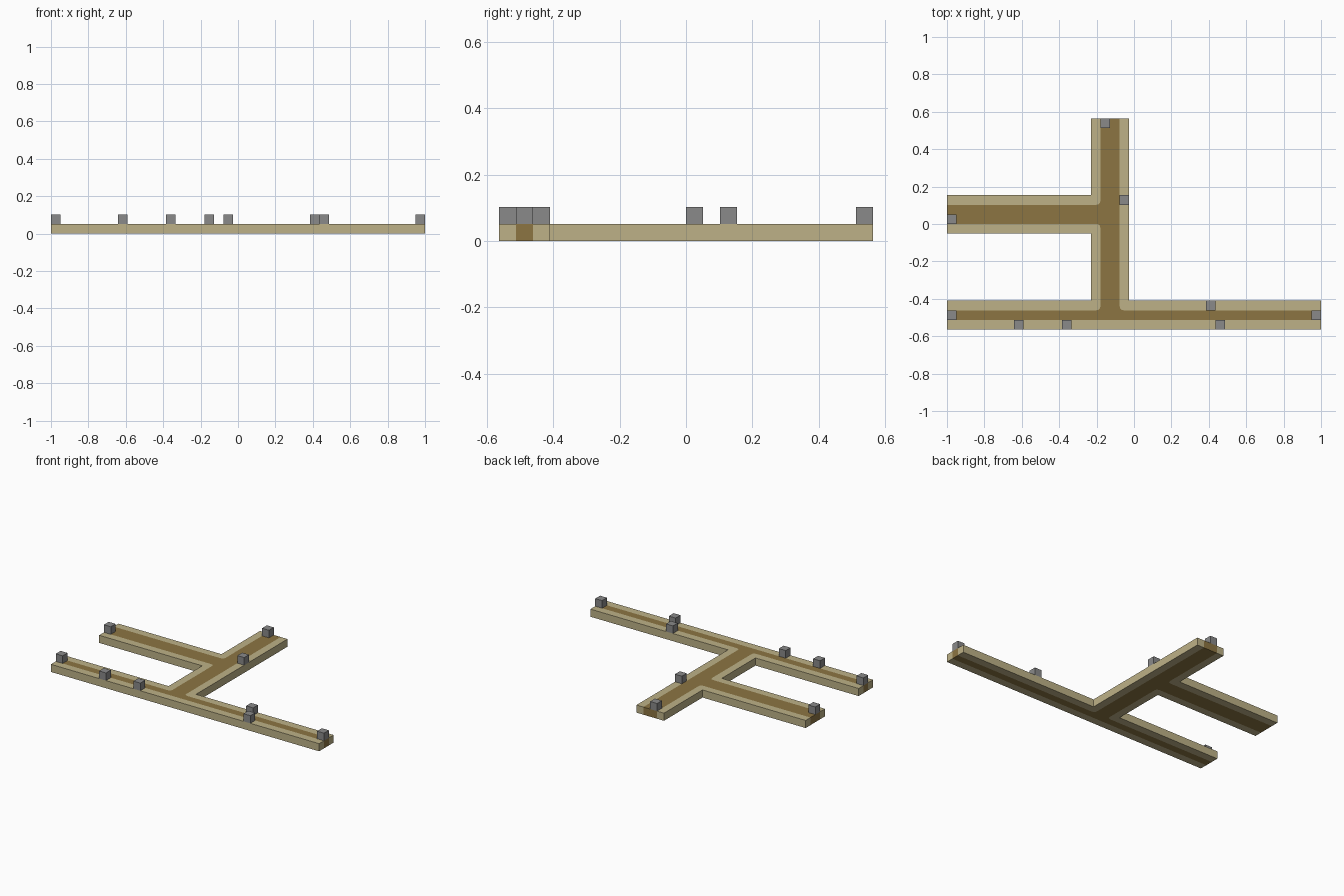
import bpy
import bmesh
from mathutils import Vector

cube = bpy.data.objects.get("Cube")
if cube:
    bpy.data.objects.remove(cube, do_unlink=True)

U = 2 / 39              # one grid cell; the layout is 39 x 22 cells
ORIGIN = Vector((-1, -11 * U))
R = 0.45                # rounding of the inner junction corners, in cells


def material(name, rgb):
    mat = bpy.data.materials.new(name)
    mat.use_nodes = True
    colour = (*[(c / 255) ** 2.2 for c in rgb], 1)
    mat.diffuse_color = colour
    mat.node_tree.nodes["Principled BSDF"].inputs["Base Color"].default_value = colour
    return mat


SAND = material("sand_border", (188, 176, 134))
EARTH = material("brown_path", (139, 116, 68))
STONE = material("grey_stone", (136, 136, 136))


def outline(points):
    """Turn cell points into a 2D outline; a third value rounds that corner."""
    result = []
    for i, point in enumerate(points):
        p = Vector(point[:2])
        if len(point) == 2:
            result.append(p)
            continue
        a = Vector(points[i - 1][:2])
        b = Vector(points[(i + 1) % len(points)][:2])
        start = p + (a - p).normalized() * point[2]
        end = p + (b - p).normalized() * point[2]
        for k in range(4):
            t = k / 3
            result.append(start * (1 - t) ** 2 + p * 2 * t * (1 - t) + end * t * t)
    return [ORIGIN + p * U for p in result]


def prism(name, points, z0, z1, mat):
    """Extrude a counter-clockwise outline between two heights, in cells."""
    loop = outline(points)
    bm = bmesh.new()
    low = [bm.verts.new((*p, z0 * U)) for p in loop]
    high = [bm.verts.new((*p, z1 * U)) for p in loop]
    bm.faces.new(low[::-1])
    bm.faces.new(high)
    for i in range(len(loop)):
        bm.faces.new((low[i - 1], low[i], high[i], high[i - 1]))
    mesh = bpy.data.meshes.new(name)
    bm.to_mesh(mesh)
    bm.free()
    mesh.materials.append(mat)
    obj = bpy.data.objects.new(name, mesh)
    bpy.context.scene.collection.objects.link(obj)
    return obj


# Branching path
prism("path", [(0, 1), (39, 1), (39, 2), (18, 2, R), (18, 22), (16, 22),
               (16, 13, R), (0, 13), (0, 11), (16, 11, R), (16, 2, R), (0, 2)],
      0, 1, EARTH)

# Borders along the path
borders = {
    "front_border": [(0, 0), (39, 0), (39, 1), (0, 1)],
    "left_border": [(18, 2, R), (39, 2), (39, 3), (19, 3), (19, 22), (18, 22)],
    "inner_border": [(0, 2), (16, 2, R), (16, 11, R), (0, 11),
                     (0, 10), (15, 10), (15, 3), (0, 3)],
    "back_border": [(0, 13), (16, 13, R), (16, 22), (15, 22), (15, 14), (0, 14)],
}
for name, points in borders.items():
    prism(name, points, 0, 1, SAND)

# Stone blocks standing on single cells
cells = [(0, 1), (7, 0), (12, 0), (27, 2), (28, 0), (38, 1),
         (0, 11), (18, 13), (16, 21)]
for i, (x, y) in enumerate(cells, 1):
    prism(f"stone_block_{i}", [(x, y), (x + 1, y), (x + 1, y + 1), (x, y + 1)],
          1, 2, STONE)
